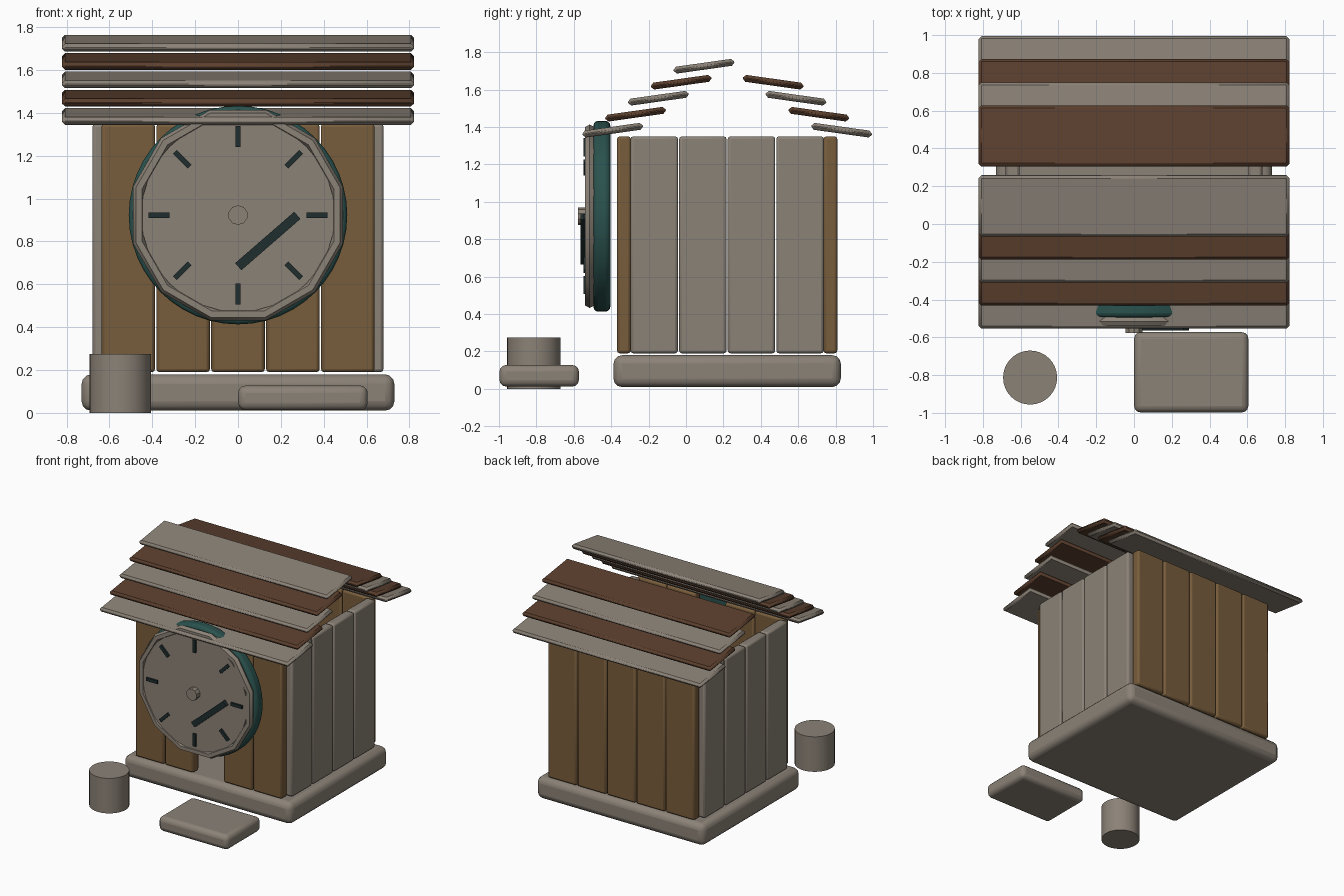
import bpy
from math import radians, cos, sin, pi

if "Cube" in bpy.data.objects:
    bpy.data.objects.remove(bpy.data.objects["Cube"])


def material(name, rgb):
    m = bpy.data.materials.new(name)
    m.use_nodes = True
    color = (*rgb, 1)
    m.diffuse_color = color
    bsdf = m.node_tree.nodes["Principled BSDF"]
    bsdf.inputs["Base Color"].default_value = color
    bsdf.inputs["Roughness"].default_value = 0.8
    return m


STONE = material("weathered grey", (0.26, 0.225, 0.185))
WOOD = material("warm wood", (0.19, 0.11, 0.045))
BROWN = material("dark brown", (0.105, 0.05, 0.027))
TEAL = material("deep teal", (0.023, 0.084, 0.076))
DARK = material("blackish teal", (0.014, 0.026, 0.027))


def finish(name, mat, bevel=0, segments=2):
    ob = bpy.context.object
    ob.name = name
    ob.data.materials.append(mat)
    if bevel:
        bpy.ops.object.transform_apply(location=False, rotation=False, scale=True)
        mod = ob.modifiers.new("soft edges", "BEVEL")
        mod.width = bevel
        mod.segments = segments
        mod.limit_method = "ANGLE"
    bpy.ops.object.shade_smooth_by_angle(angle=radians(35))
    return ob


def box(name, mat, center, size, bevel=0, rot=(0, 0, 0), segments=2):
    bpy.ops.mesh.primitive_cube_add(size=1, location=center, rotation=rot)
    bpy.context.object.scale = size
    return finish(name, mat, bevel, segments)


def disc(name, mat, y, depth, radius, sides, bevel=0):
    # Cylinder facing the front, on the clock axis
    bpy.ops.mesh.primitive_cylinder_add(
        vertices=sides, radius=radius, depth=depth,
        location=(0, y, CLOCK_Z), rotation=(pi / 2, 0, 0))
    return finish(name, mat, bevel, 3)


MID_Y = 0.22
CLOCK_Z = 0.923

# Ground pieces
box("foundation", STONE, (0, MID_Y, 0.095), (1.46, 1.215, 0.17), 0.045, segments=3)
box("step_stone", STONE, (0.303, -0.785, 0.07), (0.605, 0.425, 0.115), 0.035, segments=3)
bpy.ops.mesh.primitive_cylinder_add(
    vertices=32, radius=0.143, depth=0.275, location=(-0.55, -0.813, 0.1375))
finish("stump", STONE)

# Wall planks, with the middle front one left out as the doorway
WALL_Z, WALL_H = 0.77, 1.16
for i in range(-2, 3):
    size = (0.25, 0.074, WALL_H)
    box("back_plank", WOOD, (i * 0.256, MID_Y + 0.552, WALL_Z), size, 0.015)
    if i:
        box("front_plank", WOOD, (i * 0.256, MID_Y - 0.552, WALL_Z), size, 0.015)
for side in (-1, 1):
    for i in range(4):
        y = MID_Y + (i - 1.5) * 0.26
        box("side_plank", STONE, (side * 0.642, y, WALL_Z), (0.074, 0.254, WALL_H), 0.015)

# Overlapping roof boards, one fewer at the back
for side, count in ((-1, 5), (1, 4)):
    for i in range(count):
        center = (0, MID_Y + side * (0.612 - i * 0.122), 1.383 + i * 0.0855)
        box("roof_board", BROWN if i % 2 else STONE, center, (1.645, 0.327, 0.037),
            0.0155, (radians(-8 * side), 0, 0), 1)

# Clock body, bezel and face
disc("clock_body", TEAL, -0.45, 0.09, 0.51, 48, 0.025)
bpy.ops.mesh.primitive_torus_add(
    major_segments=12, minor_segments=6, major_radius=0.479, minor_radius=0.029,
    location=(0, -0.515, CLOCK_Z), rotation=(pi / 2, radians(15), 0))
finish("clock_bezel", STONE)
disc("clock_face", STONE, -0.505, 0.06, 0.452, 32)
disc("clock_hub", STONE, -0.555, 0.044, 0.046, 10)

# Hour marks and the hand
for k in range(8):
    a = k * pi / 4
    box("hour_mark", DARK, (0.368 * cos(a), -0.54, CLOCK_Z + 0.368 * sin(a)),
        (0.098, 0.018, 0.025), rot=(0, -a, 0))
box("clock_hand", DARK, (0.139, -0.549, 0.802), (0.365, 0.03, 0.044),
    rot=(0, radians(-41), 0))
